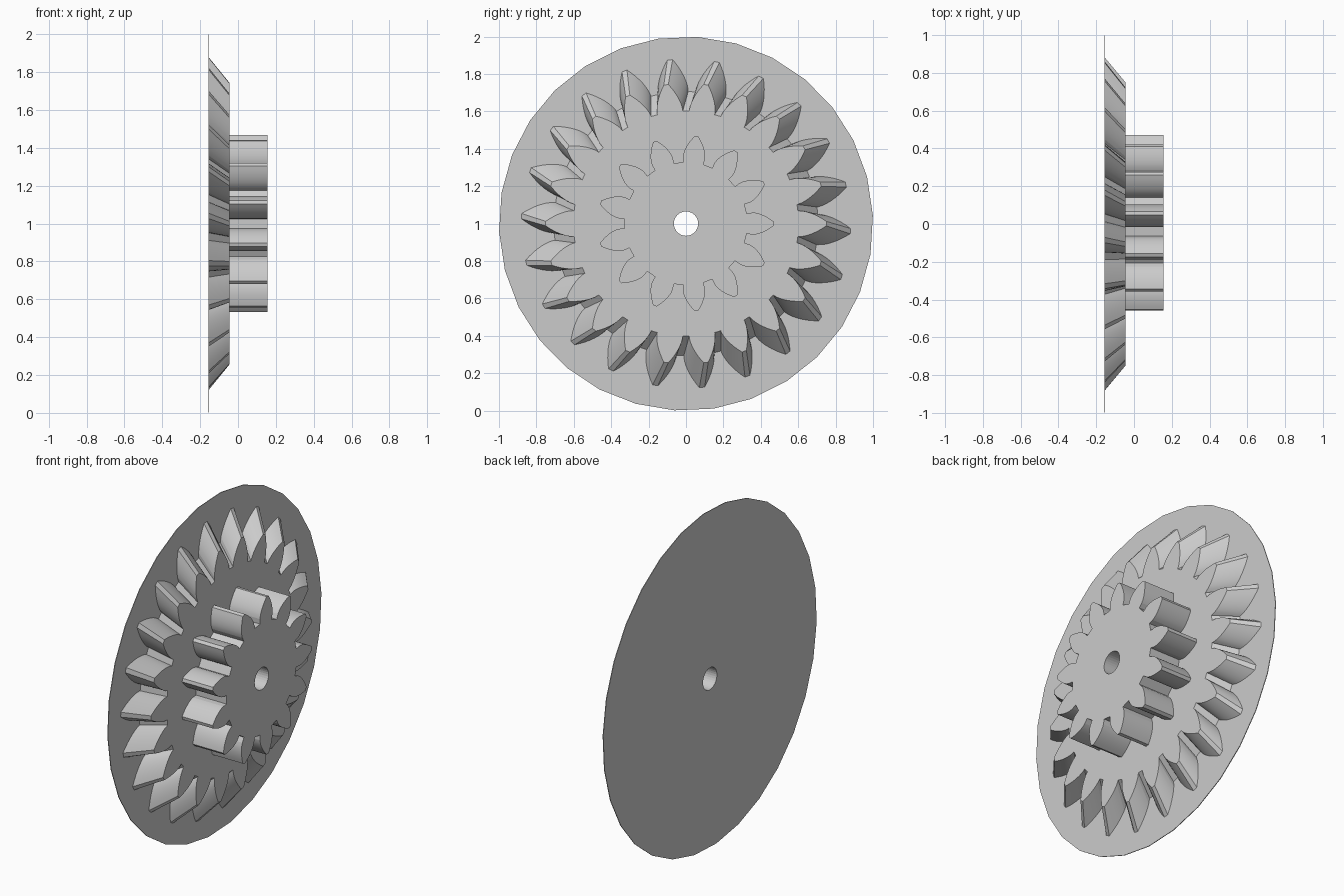
import bpy, bmesh
from math import sin, cos, tan, acos, radians, pi, sqrt

if "Cube" in bpy.data.objects:
    bpy.data.objects.remove(bpy.data.objects["Cube"])

grey = bpy.data.materials.new("light_grey")
grey.use_nodes = True
colour = (0.6, 0.6, 0.6, 1)
grey.diffuse_color = colour
grey.node_tree.nodes["Principled BSDF"].inputs["Base Color"].default_value = colour

CENTRE_Z = 1.0
BORE = 0.065


def circle(radius, sides, turn=0.0):
    """Outline as (radius, angle) pairs."""
    return [(radius, 2 * pi * i / sides + turn) for i in range(sides)]


def gear_outline(teeth, root, base, pitch, tip, steps=7):
    """Involute teeth with radial flanks below the base circle."""
    def involute(r):
        a = acos(min(1, base / r))
        return tan(a) - a
    flank = [(root, pi / (2 * teeth) + involute(pitch))]
    for i in range(steps + 1):
        r = base + (tip - base) * i / steps
        flank.append((r, pi / (2 * teeth) + involute(pitch) - involute(r)))
    tooth = [(r, -a) for r, a in flank] + [(r, a) for r, a in reversed(flank)]
    return [(r, a + 2 * pi * t / teeth) for t in range(teeth) for r, a in tooth]


def bored_part(name, outline, x_back, x_front, back_scale=1.0, back_turn=0.0, back_cap=False):
    """Loft an outline along x with a round bore through the middle."""
    bm = bmesh.new()

    def ring(points, x, scale=1.0, turn=0.0):
        return [bm.verts.new((x, r * scale * cos(a + turn), CENTRE_Z + r * scale * sin(a + turn)))
                for r, a in points]

    def edges(loop):
        return [bm.edges.get((v, loop[i - 1])) for i, v in enumerate(loop)]

    hole = circle(BORE, 32)
    back, front = ring(outline, x_back, back_scale, back_turn), ring(outline, x_front)
    hole_back, hole_front = ring(hole, x_back), ring(hole, x_front)
    for a, b in ((back, front), (hole_front, hole_back)):
        for i in range(len(a)):
            bm.faces.new((a[i - 1], a[i], b[i], b[i - 1]))
    bmesh.ops.triangle_fill(bm, use_beauty=True, edges=edges(front) + edges(hole_front),
                            normal=(1, 0, 0))
    if back_cap:
        bmesh.ops.triangle_fill(bm, use_beauty=True, edges=edges(back) + edges(hole_back),
                                normal=(-1, 0, 0))
    bmesh.ops.recalc_face_normals(bm, faces=bm.faces)
    mesh = bpy.data.meshes.new(name)
    bm.to_mesh(mesh)
    bm.free()
    mesh.materials.append(grey)
    obj = bpy.data.objects.new(name, mesh)
    bpy.context.collection.objects.link(obj)
    bpy.ops.object.select_all(action="DESELECT")
    obj.select_set(True)
    bpy.context.view_layer.objects.active = obj
    bpy.ops.object.shade_smooth_by_angle(angle=radians(11))
    return obj


# Thin backing plate
bored_part("backing_disc", circle(1.0, 30, radians(2.5)), -0.157, -0.153, back_cap=True)

# Bevel gear, widening and twisting slightly towards the plate
bored_part("bevel_gear", gear_outline(22, 0.602, 0.607, 0.687, 0.75), -0.153, -0.045,
           back_scale=1.173, back_turn=radians(-2.6))

# Straight pinion on the front
bored_part("pinion", gear_outline(13, 0.329, 0.359, 0.407, 0.47), -0.045, 0.155)
